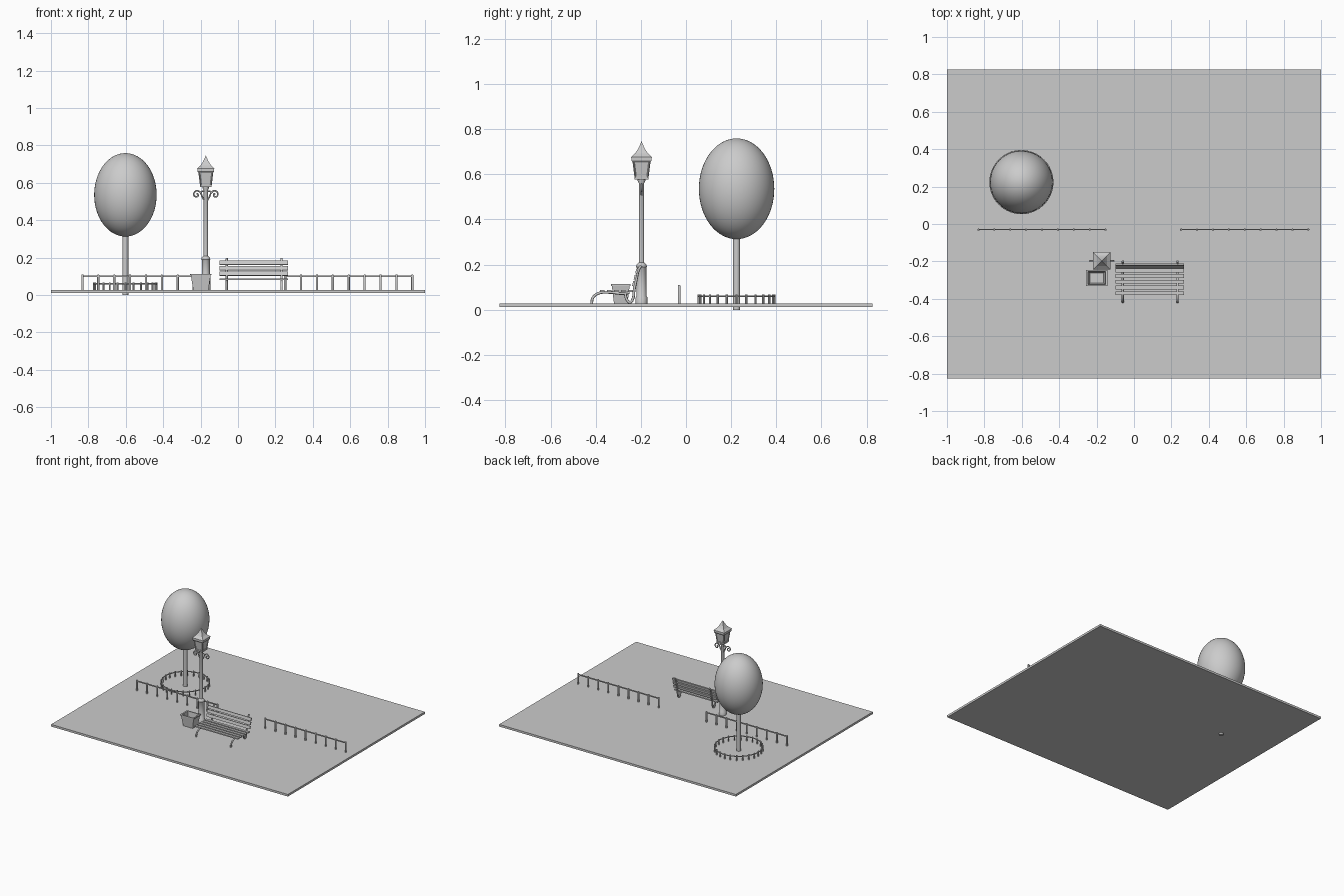
import bpy, bmesh, math
from mathutils import Vector, Matrix

if "Cube" in bpy.data.objects:
    bpy.data.objects.remove(bpy.data.objects["Cube"])

grey = bpy.data.materials.new("plain grey")
grey.diffuse_color = (0.6, 0.6, 0.6, 1)
grey.use_nodes = True
grey.node_tree.nodes["Principled BSDF"].inputs["Base Color"].default_value = grey.diffuse_color
TOP = 0.028  # upper face of the ground slab


def add(name, bm, smooth=False):
    bmesh.ops.recalc_face_normals(bm, faces=bm.faces)
    me = bpy.data.meshes.new(name)
    bm.to_mesh(me)
    bm.free()
    me.materials.append(grey)
    ob = bpy.data.objects.new(name, me)
    bpy.context.collection.objects.link(ob)
    if smooth:
        bpy.context.view_layer.objects.active = ob
        ob.select_set(True)
        bpy.ops.object.shade_smooth_by_angle(angle=math.radians(40))
        ob.select_set(False)
    return ob


def box(bm, c, s, rx=0):
    m = Matrix.Translation(c) @ Matrix.Rotation(rx, 4, 'X') @ Matrix.Diagonal((*s, 1))
    bmesh.ops.create_cube(bm, size=1, matrix=m)


def lathe(bm, x, y, prof, n=16, turn=0, sx=1, sy=1):
    """Stack rings of (radius, height) into a closed solid."""
    rings = []
    for r, z in prof:
        rings.append([bm.verts.new((x + sx * r * math.cos(turn + 2 * math.pi * i / n),
                                    y + sy * r * math.sin(turn + 2 * math.pi * i / n), z)) for i in range(n)])
    for a, b in zip(rings, rings[1:]):
        for i in range(n):
            bm.faces.new((a[i], a[(i + 1) % n], b[(i + 1) % n], b[i]))
    bm.faces.new(rings[0])
    bm.faces.new(rings[-1])


def square(bm, x, y, prof, sx=1, sy=1):
    k = math.sqrt(2)
    lathe(bm, x, y, [(r * k, z) for r, z in prof], 4, math.pi / 4, sx, sy)


def tube(name, pts, r, cyclic=False):
    """Smooth rod through the points."""
    cu = bpy.data.curves.new(name, 'CURVE')
    cu.dimensions = '3D'
    cu.bevel_depth = r
    cu.bevel_resolution = 2
    cu.resolution_u = 6
    cu.use_fill_caps = True
    sp = cu.splines.new('BEZIER')
    sp.bezier_points.add(len(pts) - 1)
    for b, p in zip(sp.bezier_points, pts):
        b.co = p
        b.handle_left_type = b.handle_right_type = 'AUTO'
    sp.use_cyclic_u = cyclic
    cu.materials.append(grey)
    ob = bpy.data.objects.new(name, cu)
    bpy.context.collection.objects.link(ob)


# ground slab
bm = bmesh.new()
box(bm, (0, 0, 0.02), (2, 1.652, 0.016))
add("ground_slab", bm)

# tree
TX, TY = -0.602, 0.224
bm = bmesh.new()
lathe(bm, TX, TY, [(0.0155, 0), (0.0155, 0.4)], 24)
add("tree_trunk", bm, True)
bm = bmesh.new()
bmesh.ops.create_uvsphere(bm, u_segments=48, v_segments=32, radius=1,
                          matrix=Matrix.Translation((TX, TY, 0.536)) @ Matrix.Diagonal((0.167, 0.167, 0.223, 1)))
add("tree_crown", bm, True)

# round guard about the tree
tube("guard_ring", [(TX + 0.167 * math.cos(i * math.pi / 8), TY + 0.167 * math.sin(i * math.pi / 8), 0.06)
                    for i in range(16)], 0.004, True)
bm = bmesh.new()
for i in range(24):
    a = i * math.pi / 12
    lathe(bm, TX + 0.167 * math.cos(a), TY + 0.167 * math.sin(a), [(0.005, 0.022), (0.005, 0.068)], 8)
add("guard_posts", bm, True)

# two runs of low fence
for side, x0 in (("left", -0.832), ("right", 0.252)):
    bm = bmesh.new()
    for i in range(9):
        lathe(bm, x0 + 0.085 * i, -0.03, [(0.006, 0.022), (0.006, 0.106), (0.004, 0.11)], 10)
    add(side + "_fence_posts", bm, True)
    bm = bmesh.new()
    box(bm, (x0 + 0.34, -0.03, 0.1), (0.68, 0.006, 0.008))
    add(side + "_fence_rail", bm)

# lamp post
LX, LY = -0.172, -0.197
bm = bmesh.new()
lathe(bm, LX, LY, [(0.026, 0.022), (0.026, 0.055), (0.022, 0.06), (0.021, 0.185), (0.024, 0.19),
                   (0.022, 0.2), (0.012, 0.21), (0.0115, 0.56), (0.017, 0.572), (0.017, 0.582)], 16)
add("lamp_pole", bm, True)
for s in (-1, 1):
    tube("lamp_scroll", [(LX + s * x, LY, z) for x, z in
                         ((0.006, 0.502), (0.018, 0.523), (0.03, 0.548), (0.047, 0.558), (0.063, 0.546),
                          (0.06, 0.529), (0.046, 0.526), (0.042, 0.539), (0.05, 0.543))], 0.004)
    tube("lamp_small_scroll", [(LX + s * x, LY, z) for x, z in
                               ((0.008, 0.553), (0.018, 0.556), (0.03, 0.548))], 0.004)

# lantern
bm = bmesh.new()
square(bm, LX, LY, [(0.027, 0.586), (0.036, 0.66)])
add("lantern_glass", bm)
bm = bmesh.new()
square(bm, LX, LY, [(0.03, 0.578), (0.031, 0.59)])
square(bm, LX, LY, [(0.038, 0.652), (0.044, 0.66), (0.044, 0.675)])
for sx in (-1, 1):
    for sy in (-1, 1):
        a, b = Vector((LX + sx * 0.027, LY + sy * 0.027, 0.586)), Vector((LX + sx * 0.036, LY + sy * 0.036, 0.66))
        m = Matrix.Translation((a + b) / 2) @ (b - a).to_track_quat('Z', 'Y').to_matrix().to_4x4()
        bmesh.ops.create_cube(bm, size=1, matrix=m @ Matrix.Diagonal((0.006, 0.006, (b - a).length, 1)))
add("lantern_frame", bm)
bm = bmesh.new()
square(bm, LX, LY, [(0.046, 0.673), (0.046, 0.677), (0.028, 0.693), (0.017, 0.71), (0.008, 0.728), (0.001, 0.745)])
add("lantern_roof", bm)

# open litter bin
bm = bmesh.new()
square(bm, -0.199, -0.289, [(0.04, TOP - 0.004), (0.053, 0.106), (0.058, 0.106), (0.058, 0.114),
                            (0.047, 0.114), (0.037, 0.04)], 1, 0.74)
add("litter_bin", bm)

# bench slats
bm = bmesh.new()
for i in range(5):
    box(bm, (0.083, -0.248 - 0.0305 * i, 0.084), (0.366, 0.02, 0.009))
add("bench_seat_slats", bm)
bm = bmesh.new()
for y, z in ((-0.232, 0.115), (-0.225, 0.144), (-0.218, 0.172)):
    box(bm, (0.083, y, z), (0.366, 0.009, 0.022), math.radians(-14))
add("bench_back_slats", bm)

# bench iron frames
for x in (-0.06, 0.233):
    tube("bench_front_leg", [(x, y, z) for y, z in
                             ((-0.418, 0.026), (-0.413, 0.052), (-0.39, 0.072), (-0.34, 0.077), (-0.28, 0.072),
                              (-0.25, 0.076))], 0.006)
    tube("bench_back_leg", [(x, y, z) for y, z in
                            ((-0.27, 0.076), (-0.262, 0.045), (-0.248, 0.033), (-0.235, 0.05), (-0.23, 0.085),
                             (-0.221, 0.13), (-0.208, 0.182), (-0.198, 0.196))], 0.006)
